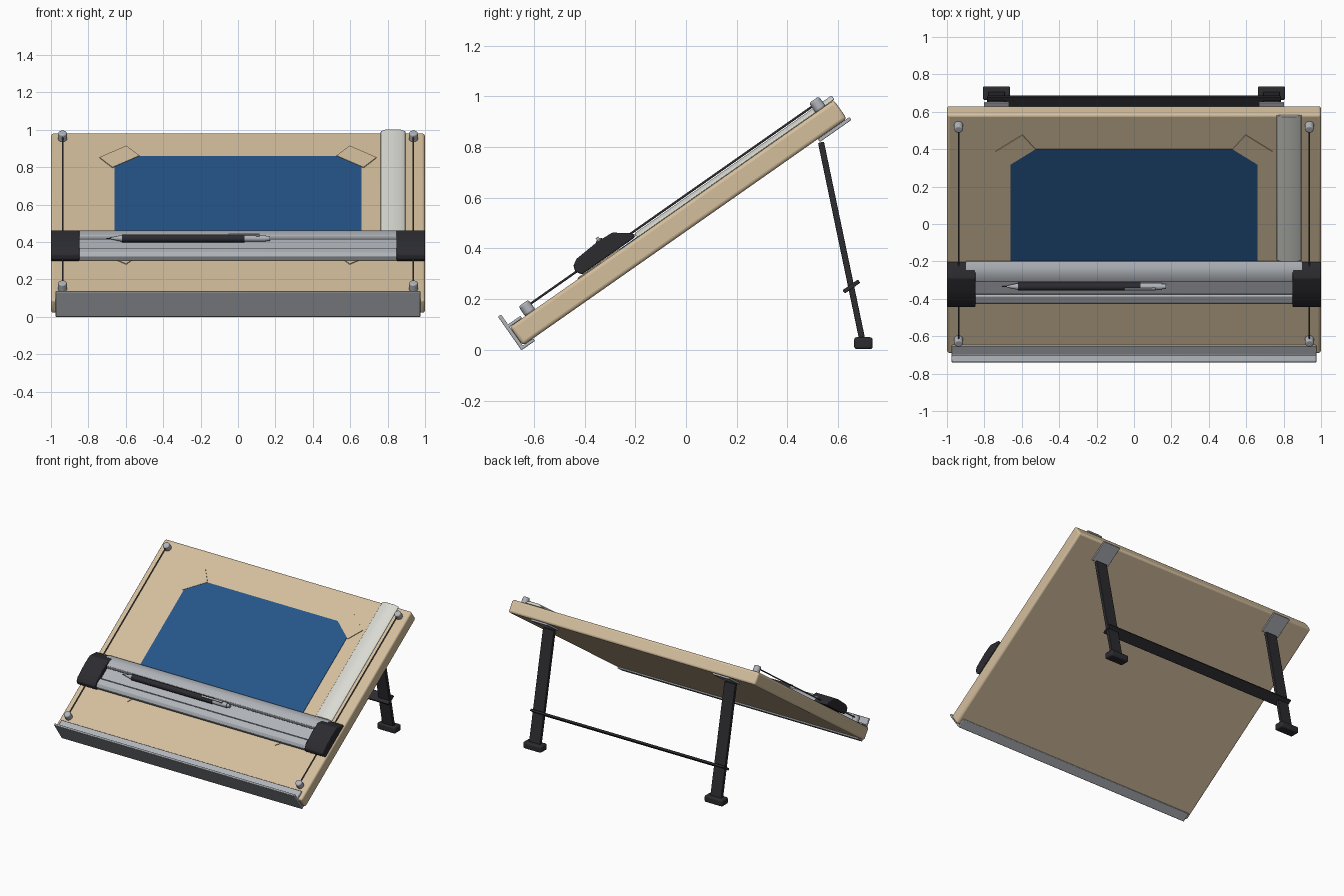
import bpy, bmesh, math
from mathutils import Matrix, Vector

if "Cube" in bpy.data.objects:
    bpy.data.objects.remove(bpy.data.objects["Cube"])

# Board frame: origin at centre of the drawing surface, y up the slope, z off the surface
TILT = Matrix.Translation((0, -0.056, 0.538)) @ Matrix.Rotation(math.radians(35), 4, 'X')
WORLD = Matrix.Identity(4)


def material(name, rgb):
    m = bpy.data.materials.new(name)
    m.diffuse_color = (*rgb, 1)
    m.use_nodes = True
    m.node_tree.nodes["Principled BSDF"].inputs["Base Color"].default_value = m.diffuse_color
    return m


WOOD = material("light wood", (0.66, 0.52, 0.34))
BLUE = material("blue paper", (0.018, 0.088, 0.245))
METAL = material("aluminium", (0.43, 0.45, 0.48))
DARK = material("dark plastic", (0.025, 0.025, 0.03))
WIRE = material("steel wire", (0.09, 0.09, 0.10))
CREAM = material("cream ruler", (0.70, 0.70, 0.65))


def finish(name, bm, mat, frame, bevel=0, seg=3):
    bmesh.ops.recalc_face_normals(bm, faces=bm.faces)
    bm.transform(frame)
    me = bpy.data.meshes.new(name)
    bm.to_mesh(me)
    bm.free()
    me.materials.append(mat)
    ob = bpy.data.objects.new(name, me)
    bpy.context.collection.objects.link(ob)
    if bevel:
        b = ob.modifiers.new("bevel", 'BEVEL')
        b.width, b.segments, b.limit_method = bevel, seg, 'ANGLE'
        b.angle_limit = math.radians(30)
    bpy.ops.object.select_all(action='DESELECT')
    ob.select_set(True)
    bpy.context.view_layer.objects.active = ob
    bpy.ops.object.shade_smooth_by_angle(angle=math.radians(35))
    return ob


def box(name, lo, hi, mat, frame=TILT, bevel=0, seg=3):
    bm = bmesh.new()
    bmesh.ops.create_cube(bm, size=1)
    lo, hi = Vector(lo), Vector(hi)
    for v in bm.verts:
        v.co = Vector((lo[i] + (v.co[i] + 0.5) * (hi[i] - lo[i]) for i in range(3)))
    return finish(name, bm, mat, frame, bevel, seg)


def prism(name, pts, a, b, mat, axis='X', bevel=0, seg=3):
    """Extrude a cross-section along x (points are y,z) or along y (points are x,z)."""
    bm = bmesh.new()
    put = (lambda p, t: (t, *p)) if axis == 'X' else (lambda p, t: (p[0], t, p[1]))
    f = bm.faces.new([bm.verts.new(put(p, a)) for p in pts])
    ext = bmesh.ops.extrude_face_region(bm, geom=[f])
    step = Vector(put((0, 0), b - a))
    bmesh.ops.translate(bm, vec=step, verts=[g for g in ext['geom'] if isinstance(g, bmesh.types.BMVert)])
    return finish(name, bm, mat, TILT, bevel, seg)


def rod(name, p, q, r1, r2, mat, sides=20, bevel=0):
    p, q = Vector(p), Vector(q)
    bm = bmesh.new()
    bmesh.ops.create_cone(bm, cap_ends=True, segments=sides, radius1=r1, radius2=r2, depth=(q - p).length)
    turn = (q - p).to_track_quat('Z', 'Y').to_matrix().to_4x4()
    return finish(name, bm, mat, TILT @ Matrix.Translation((p + q) / 2) @ turn, bevel)


# Drawing board and sheet
box("board", (-1, -0.78, -0.09), (1, 0.78, 0), WOOD, bevel=0.014)
box("paper", (-0.66, -0.36, 0), (0.66, 0.557, 0.003), BLUE)

# Tape strips across the four paper corners
for sx in (-1, 1):
    for sy, cy in ((1, 0.551), (-1, -0.35)):
        turn = Matrix.Translation((sx * 0.634, cy, 0)) @ Matrix.Rotation(-sx * sy * math.radians(37), 4, 'Z')
        box("corner_tape", (-0.09, -0.058, 0), (0.09, 0.058, 0.005), WOOD, TILT @ turn)

# Front tray: upright plate wrapped over and under the board edge
prism("front_tray", [(-0.72, 0), (-0.72, 0.012), (-0.78, 0.012), (-0.78, 0.06), (-0.795, 0.06),
                     (-0.795, -0.102), (-0.73, -0.102), (-0.73, -0.09), (-0.78, -0.09), (-0.78, 0)],
      -0.975, 0.975, METAL, bevel=0.004, seg=2)

# Sliding parallel bar with a pencil channel
prism("parallel_bar", [(-0.428, 0.01), (-0.428, 0.038), (-0.41, 0.052), (-0.368, 0.052), (-0.362, 0.041),
                       (-0.272, 0.041), (-0.266, 0.058), (-0.225, 0.058), (-0.19, 0.04), (-0.166, 0.016),
                       (-0.166, 0.01)], -0.9, 0.9, METAL, bevel=0.003, seg=2)
for y, z in ((-0.362, 0.041), (-0.276, 0.041)):
    box("bar_groove", (-0.85, y, z), (0.85, y + 0.006, z + 0.0015), WIRE)
CAP = [(-0.428, 0.006), (-0.443, 0.03), (-0.436, 0.054), (-0.41, 0.069), (-0.305, 0.077),
       (-0.235, 0.073), (-0.178, 0.028), (-0.17, 0.016), (-0.175, 0.006)]
for s in (-1, 1):
    prism("bar_end_cap", CAP, s * 0.848, s * 1.0, DARK, bevel=0.008)

# Guide wires and their anchor knobs
for s in (-1, 1):
    x = s * 0.938
    rod("guide_wire", (x, -0.682, 0.028), (x, 0.716, 0.028), 0.0045, 0.0045, WIRE, 10)
    for y in (-0.682, 0.716):
        rod("wire_knob", (x, y, -0.002), (x, y, 0.046), 0.025, 0.023, METAL, 24, 0.008)

# Bevelled ruler lying on the right
prism("ruler", [(0.763, 0), (0.763, 0.007), (0.79, 0.02), (0.868, 0.02), (0.895, 0.007), (0.895, 0)],
      -0.165, 0.783, CREAM, 'Y', bevel=0.004)

# Pencil resting in the channel
PY, PZ = -0.296, 0.063
for name, a, b, r1, r2, mat in (("pencil_lead", -0.705, -0.67, 0.002, 0.004, WIRE),
                                ("pencil_tip", -0.68, -0.62, 0.005, 0.018, METAL),
                                ("pencil_body", -0.62, 0.035, 0.021, 0.021, DARK),
                                ("pencil_cap", 0.035, 0.15, 0.018, 0.018, METAL),
                                ("pencil_button", 0.15, 0.17, 0.013, 0.013, METAL)):
    rod(name, (a, PY, PZ), (b, PY, PZ), r1, r2, mat)
box("pencil_clip", (-0.05, PY - 0.006, 0.086), (0.115, PY + 0.006, 0.092), METAL)
box("pencil_clip_root", (0.095, PY - 0.006, 0.075), (0.115, PY + 0.006, 0.087), METAL)

# Rear stand: brackets, slanted legs and feet
LEG_TOP, LEG_END = Vector((0, 0.533, 0.815)), Vector((0, 0.697, 0.03))
d = LEG_END - LEG_TOP
lean = Matrix.Rotation(math.atan2(d.y, -d.z), 4, 'X')
for s in (-1, 1):
    x = s * 0.735
    box("leg_bracket", (x - 0.068, 0.64, -0.104), (x + 0.068, 0.792, -0.09), METAL, bevel=0.003)
    box("rear_leg", (-0.045, -0.012, -d.length), (0.045, 0.012, 0.004), DARK,
        Matrix.Translation((x, LEG_TOP.y, LEG_TOP.z)) @ lean, 0.004)
    box("rear_foot", (x - 0.073, 0.663, 0.003), (x + 0.073, 0.736, 0.05), DARK, WORLD, 0.01)

# Cross brace between the legs, parallel to the board
box("cross_brace", (-0.785, -0.037, -0.008), (0.785, 0.037, 0.008), DARK,
    Matrix.Translation((0, 0.652, 0.25)) @ Matrix.Rotation(math.radians(35), 4, 'X'), 0.003)
